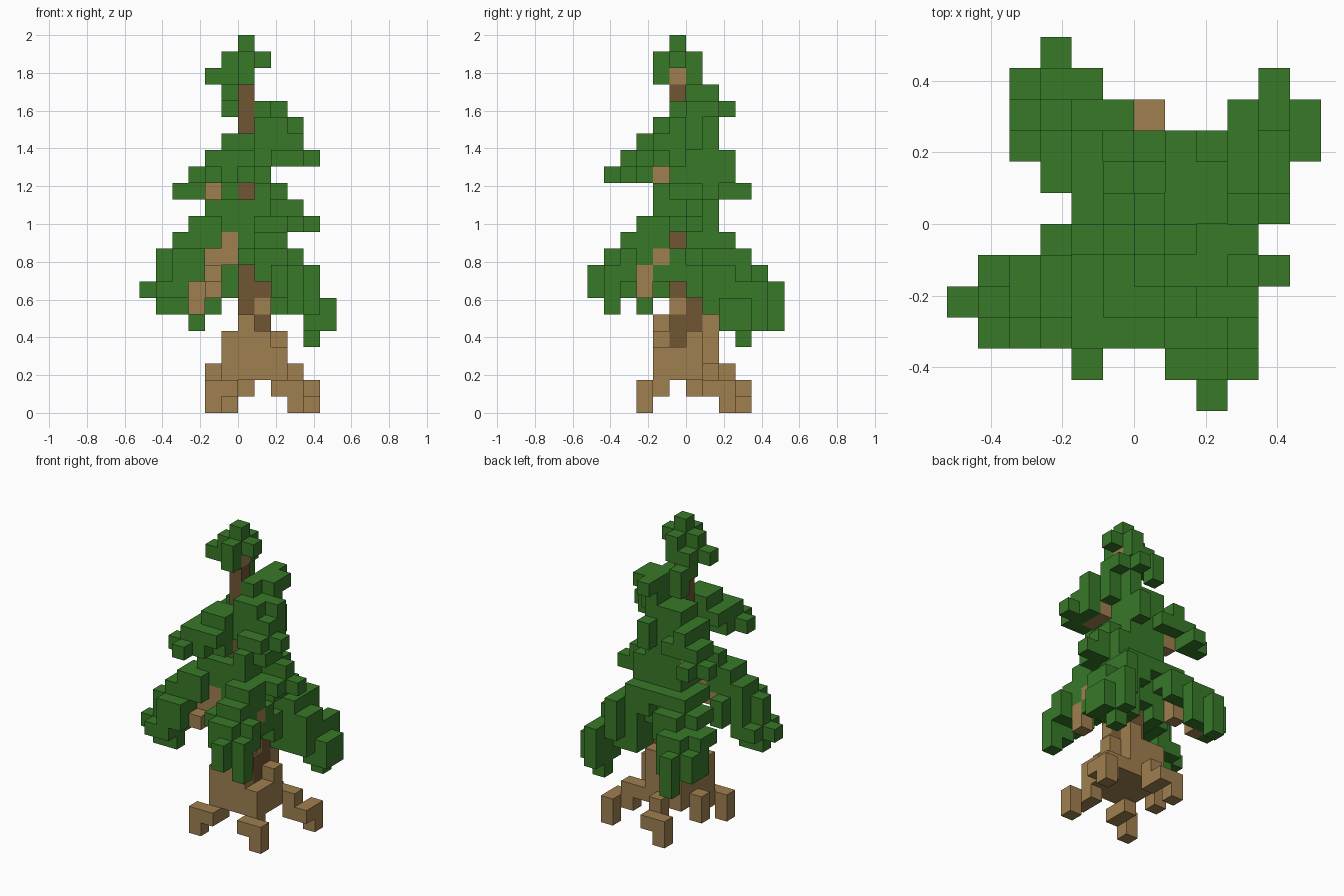
import bpy
import bmesh
from itertools import product
from mathutils import Vector

if "Cube" in bpy.data.objects:
    bpy.data.objects.remove(bpy.data.objects["Cube"])

UNIT = 2 / 23
cells = {}  # grid cell -> (part name, material)


def material(name, color):
    mat = bpy.data.materials.new(name)
    mat.use_nodes = True
    mat.diffuse_color = color
    mat.node_tree.nodes["Principled BSDF"].inputs["Base Color"].default_value = color
    return mat


green = material("needle green", (0.04, 0.19, 0.022, 1))
brown = material("light bark", (0.35, 0.215, 0.08, 1))
dark = material("dark bark", (0.165, 0.093, 0.034, 1))


def fill(part, mat, *boxes):
    """Fill free cells of inclusive boxes (x0, x1, y0, y1, z0, z1)."""
    for x0, x1, y0, y1, z0, z1 in boxes:
        for cell in product(range(x0, x1 + 1), range(y0, y1 + 1), range(z0, z1 + 1)):
            cells.setdefault(cell, (part, mat))


def path(part, mat, *steps):
    """Fill single cells one after the other."""
    for cell in steps:
        cells.setdefault(cell, (part, mat))


# Trunk: thin dark stem, thicker and mottled near the ground
path("trunk", brown, (0, -1, 20), (1, -1, 6), (0, -2, 5), (1, 1, 5))
fill("trunk", dark, (0, 0, -1, -1, 3, 19), (1, 1, -1, -1, 4, 7), (0, 1, 0, 0, 5, 7))
fill("trunk_base", brown,
     (-1, 0, -2, 1, 2, 4),
     (1, 1, -2, -2, 2, 4),
     (1, 1, 0, 1, 2, 4),
     (2, 2, 0, 0, 2, 4),
     (2, 2, 1, 1, 2, 2),
     (1, 2, -2, -1, 2, 3))

# Roots stepping down to the ground
fill("front_right_root", brown, (-2, -2, -3, -3, 0, 1), (-1, -1, -3, -2, 1, 1))
fill("front_left_root", brown, (3, 3, -3, -3, 0, 1), (2, 2, -3, -2, 1, 1))
fill("back_left_root", brown, (4, 4, 2, 2, 0, 1), (3, 4, 1, 1, 1, 1), (3, 3, 1, 1, 2, 2))
fill("back_right_root", brown, (-1, -1, 3, 3, 0, 1), (0, 0, 2, 3, 1, 1), (0, 0, 2, 2, 2, 2))
fill("side_root", brown, (-2, -2, 0, 0, 1, 2))

# Bare twigs
path("front_right_twig", brown, (-1, -2, 10), (-1, -2, 9), (-2, -2, 9), (-2, -3, 8))
path("front_twig", brown, (2, -2, 9), (2, -3, 8), (2, -3, 7))
path("back_right_twig", brown, (-1, 1, 9), (-2, 2, 8), (-2, 2, 7), (-3, 3, 7), (-3, 3, 6))
path("back_left_twig", brown, (2, 1, 8), (3, 2, 7))
path("upper_twigs", brown, (-1, 0, 13), (-2, 1, 13), (0, -2, 14), (2, -1, 15), (2, -2, 15))

# Crown tip
fill("crown_tip", green,
     (0, 0, -1, -1, 21, 22),
     (-1, 1, -1, -1, 21, 21),
     (0, 0, -2, 0, 20, 21),
     (-2, -1, -1, -1, 20, 20),
     (-1, -1, 0, 0, 19, 20),
     (-1, -1, 1, 1, 18, 19))

# Foliage wrapped around the stem
fill("inner_foliage", green,
     (0, 1, 0, 1, 8, 16),
     (-1, -1, -1, 1, 11, 14),
     (-1, -1, 0, 1, 7, 10),
     (1, 1, -1, -1, 11, 17),
     (1, 1, -2, -2, 11, 13),
     (1, 1, -2, -2, 15, 17),
     (0, 0, -2, -2, 10, 12),
     (1, 2, -1, -1, 8, 9),
     (2, 2, -2, -2, 8, 8),
     (2, 2, 0, 1, 7, 8),
     (2, 2, -1, 0, 13, 13))

# Upper branches
fill("upper_left_branch", green,
     (1, 1, -1, 2, 18, 18),
     (2, 2, 0, 1, 18, 18),
     (1, 1, 0, 1, 17, 17),
     (2, 2, -2, 0, 16, 17),
     (3, 3, -1, -1, 17, 17),
     (3, 3, -2, -1, 16, 16),
     (2, 3, -3, -1, 15, 15),
     (4, 4, -2, -2, 15, 15),
     (1, 1, 2, 2, 14, 15))
fill("upper_front_branch", green,
     (-1, 0, -3, -2, 16, 16),
     (-2, 0, -4, -2, 15, 15),
     (-2, -1, -4, -3, 14, 14),
     (0, 0, -3, -3, 14, 14),
     (-3, -3, -4, -4, 14, 14),
     (-2, -2, -5, -5, 14, 14))
fill("upper_back_branch", green,
     (-1, -1, 0, 1, 15, 16),
     (-2, -2, 0, 2, 14, 15),
     (-3, -1, 1, 2, 14, 14),
     (-4, -3, 2, 2, 13, 13),
     (-3, -3, 3, 3, 13, 13))
fill("middle_left_branch", green,
     (2, 2, 0, 1, 11, 12),
     (3, 3, 0, 0, 12, 12),
     (2, 3, -1, 0, 11, 11),
     (4, 4, 0, 0, 11, 11))

# Lower drooping branches
fill("front_right_branch", green,
     (-2, -1, -2, -2, 11, 12),
     (-3, -2, -3, -2, 11, 11),
     (-4, -2, -3, -2, 10, 10),
     (-5, -3, -3, -3, 8, 9),
     (-4, -3, -4, -2, 8, 9),
     (-3, -3, -1, -1, 8, 9),
     (-5, -4, -4, -2, 7, 7),
     (-6, -6, -3, -3, 7, 7),
     (-5, -4, -3, -3, 6, 6))
fill("front_branch", green,
     (1, 2, -3, -2, 11, 11),
     (1, 2, -4, -2, 10, 10),
     (0, 2, -4, -3, 9, 9),
     (3, 3, -4, -4, 8, 9),
     (1, 2, -5, -4, 8, 9),
     (2, 2, -6, -6, 7, 8),
     (2, 3, -5, -5, 7, 8),
     (3, 3, -5, -5, 6, 6))
fill("back_left_branch", green,
     (0, 2, 0, 2, 10, 10),
     (1, 3, 1, 2, 9, 9),
     (3, 3, 3, 3, 8, 9),
     (2, 4, 1, 2, 8, 8),
     (3, 4, 1, 3, 7, 7),
     (2, 2, 2, 2, 7, 7),
     (4, 4, 4, 4, 5, 7),
     (2, 4, 1, 2, 6, 6),
     (4, 5, 2, 3, 5, 6),
     (4, 4, 3, 3, 4, 4))
fill("back_right_branch", green,
     (-2, -1, 0, 2, 10, 10),
     (-3, -1, 1, 2, 9, 9),
     (-2, -1, 3, 3, 8, 9),
     (-4, -2, 2, 3, 8, 8),
     (-3, -2, 4, 4, 7, 8),
     (-4, -4, 3, 4, 6, 7),
     (-3, -3, 5, 5, 5, 7),
     (-3, -2, 4, 4, 6, 6))


def build(part):
    """Make one object from the exposed faces of a part's cells."""
    bm = bmesh.new()
    corners, mats = {}, []
    for cell, (owner, mat) in cells.items():
        if owner != part:
            continue
        if mat not in mats:
            mats.append(mat)
        for axis, side in product(range(3), (0, 1)):
            beside = list(cell)
            beside[axis] += 2 * side - 1
            if tuple(beside) in cells:
                continue
            ring = []
            for a, b in ((0, 0), (1, 0), (1, 1), (0, 1)):
                p = list(cell)
                p[axis] += side
                p[(axis + 1) % 3] += a
                p[(axis + 2) % 3] += b
                key = tuple(p)
                if key not in corners:
                    corners[key] = bm.verts.new(Vector(key) * UNIT)
                ring.append(corners[key])
            face = bm.faces.new(ring if side else ring[::-1])
            face.material_index = mats.index(mat)
    mesh = bpy.data.meshes.new(part)
    bm.to_mesh(mesh)
    bm.free()
    for mat in mats:
        mesh.materials.append(mat)
    bpy.context.collection.objects.link(bpy.data.objects.new(part, mesh))


for part in dict.fromkeys(owner for owner, _ in cells.values()):
    build(part)
